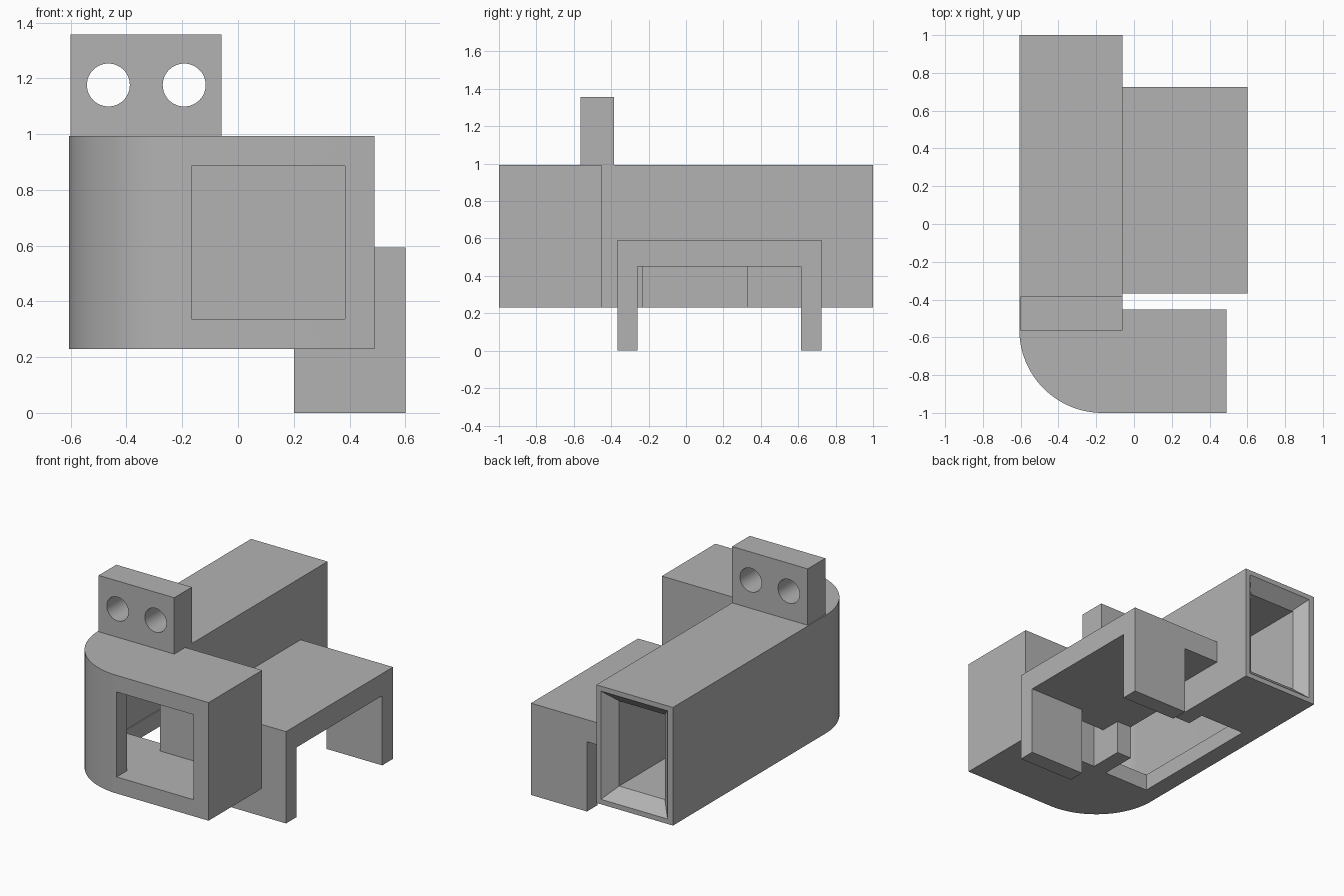
import bpy
import bmesh
from math import cos, sin, pi, radians

cube = bpy.data.objects.get("Cube")
if cube:
    bpy.data.objects.remove(cube, do_unlink=True)

grey = bpy.data.materials.new("plain_grey")
grey.use_nodes = True
grey.diffuse_color = (0.45, 0.45, 0.45, 1)
grey.node_tree.nodes["Principled BSDF"].inputs["Base Color"].default_value = (0.45, 0.45, 0.45, 1)


def loft(name, start, end):
    """Solid between two matching closed loops of points."""
    bm = bmesh.new()
    a = [bm.verts.new(p) for p in start]
    b = [bm.verts.new(p) for p in end]
    bm.faces.new(a)
    bm.faces.new(b)
    for i in range(len(a)):
        j = (i + 1) % len(a)
        bm.faces.new((a[i], a[j], b[j], b[i]))
    bmesh.ops.recalc_face_normals(bm, faces=bm.faces)
    mesh = bpy.data.meshes.new(name)
    bm.to_mesh(mesh)
    bm.free()
    mesh.materials.append(grey)
    obj = bpy.data.objects.new(name, mesh)
    bpy.context.collection.objects.link(obj)
    return obj


def prism(name, outline, z0, z1):
    return loft(name, [(x, y, z0) for x, y in outline], [(x, y, z1) for x, y in outline])


def box(name, x0, x1, y0, y1, z0, z1):
    return prism(name, [(x0, y0), (x1, y0), (x1, y1), (x0, y1)], z0, z1)


def carve(target, cutters):
    """Subtract each cutter, then bake the result and drop the cutters."""
    for c in cutters:
        c.hide_render = True
        mod = target.modifiers.new("cut", "BOOLEAN")
        mod.operation = "DIFFERENCE"
        mod.solver = "EXACT"
        mod.object = c
        bpy.context.view_layer.objects.active = target
        bpy.ops.object.modifier_apply(modifier=mod.name)
        bpy.data.objects.remove(c, do_unlink=True)


def smooth(obj):
    bpy.ops.object.select_all(action="DESELECT")
    obj.select_set(True)
    bpy.context.view_layer.objects.active = obj
    bpy.ops.object.shade_smooth_by_angle(angle=radians(30))


# Shared levels: outer shell, inner passage, and centre of the bend
LEFT, SIDE, FRONT_END = -0.6, -0.06, 0.49
BOTTOM, TOP, WALL = 0.23, 0.993, 0.107
FLOOR, CEILING = BOTTOM + WALL, TOP - WALL
INNER_L, INNER_R = LEFT + WALL, SIDE - WALL
BEND_Y = -0.56


def elbow(radius, x_side, y_side, x_end, y_end):
    """L-shaped plan with a rounded outer corner."""
    arc = [(INNER_R - radius * cos(t), BEND_Y - radius * sin(t))
           for t in (i * pi / 64 for i in range(33))]
    return [(INNER_R - radius, y_end)] + arc + [
        (x_end, BEND_Y - radius), (x_end, y_side), (x_side, y_side), (x_side, y_end)]


# Hollow elbow duct
duct = prism("duct", elbow(0.44, SIDE, BEND_Y + WALL, FRONT_END, 1), BOTTOM, TOP)
passage = prism("passage_cutter",
                elbow(0.44 - WALL, INNER_R, BEND_Y, FRONT_END - WALL, 1.1), FLOOR, CEILING)
window = box("window_cutter", INNER_R, FRONT_END - WALL, -1.1, -0.8, FLOOR, CEILING)


# Flared mouth at the back end
def mouth_loop(y, grow):
    x0, x1, z0, z1 = INNER_L - grow, INNER_R + grow, FLOOR - grow, CEILING + grow
    return [(x0, y, z0), (x1, y, z0), (x1, y, z1), (x0, y, z1)]


flare = loft("flare_cutter", mouth_loop(0.92, 0), mouth_loop(1.08, 0.15))

# Openings in the floor and in the lower side wall
floor_cut = box("floor_cutter", INNER_L, INNER_R, -0.47, 0.45, BOTTOM - 0.1, FLOOR + 0.1)
side_cut = box("side_cutter", INNER_R - 0.05, SIDE + 0.1, -0.23, 0.33, BOTTOM - 0.1, 0.45)
carve(duct, [passage, window, flare, floor_cut, side_cut])
smooth(duct)

# Upright mounting tab with two round holes
tab = box("mounting_tab", LEFT, SIDE, -0.565, -0.385, TOP, 1.357)
holes = []
for x in (-0.465, -0.193):
    bpy.ops.mesh.primitive_cylinder_add(vertices=48, radius=0.077, depth=1,
                                        location=(x, -0.475, 1.176), rotation=(pi / 2, 0, 0))
    holes.append(bpy.context.object)
carve(tab, holes)
smooth(tab)

# Side table: flat plate on two legs
box("side_plate", SIDE, 0.6, -0.367, 0.725, 0.45, 0.593)
for name, y0, y1 in (("front_leg", -0.367, -0.26), ("back_leg", 0.615, 0.725)):
    box(name, 0.2, 0.6, y0, y1, 0, 0.45)
